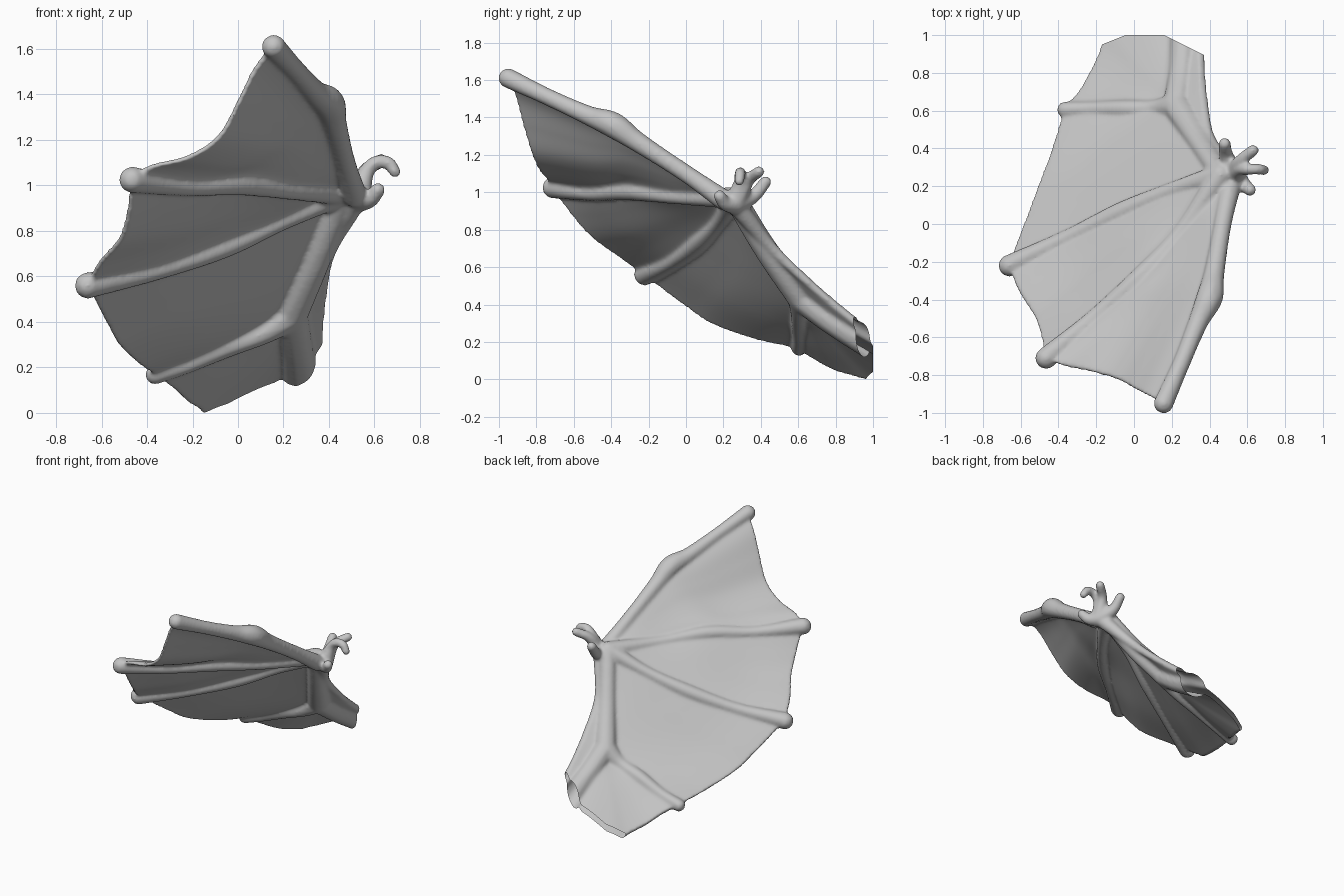
import bpy, bmesh, math
from mathutils import Vector

cube = bpy.data.objects.get("Cube")
if cube:
    bpy.data.objects.remove(cube, do_unlink=True)

SKIN_THICKNESS = 0.026
SKIN_LIFT = 0.005
SKIN_UP = Vector((-0.4, 0.55, 0.75)).normalized()


def make_material(name, colour):
    material = bpy.data.materials.new(name)
    material.use_nodes = True
    material.diffuse_color = colour
    material.node_tree.nodes["Principled BSDF"].inputs["Base Color"].default_value = colour
    return material


def spline(points, t):
    """Point on a smooth curve through the given points, t from start to end."""
    pts = [Vector(p) for p in points]
    pts = [2 * pts[0] - pts[1]] + pts + [2 * pts[-1] - pts[-2]]
    segments = len(pts) - 3
    i = min(int(t * segments), segments - 1)
    s = t * segments - i
    a, b, c, d = pts[i:i + 4]
    return 0.5 * (2 * b + (c - a) * s + (2 * a - 5 * b + 4 * c - d) * s ** 2
                  + (3 * b - a - 3 * c + d) * s ** 3)


def add_bone(bm, points, samples=50):
    """Round limb along a path whose fourth value is the radius."""
    for k in range(samples + 1):
        p = spline(points, k / samples)
        ball = bmesh.ops.create_icosphere(bm, subdivisions=2, radius=max(p.w, 0.01))
        bmesh.ops.translate(bm, verts=ball["verts"], vec=p.xyz)


def add_skin(bm, side_a, side_b, edge=None, billow=0.0, start=0.04,
             thickness=SKIN_THICKNESS, steps=32):
    """Thick sheet stretched between two limbs, with a shaped outer edge."""
    end_a, end_b = Vector(side_a[-1]).xyz, Vector(side_b[-1]).xyz
    rows = []
    for j in range(steps + 1):
        v = start + (1 - start) * j / steps
        a, b = spline(side_a, v).xyz, spline(side_b, v).xyz
        row = []
        for i in range(steps + 1):
            u = i / steps
            p = a.lerp(b, u)
            if edge:
                p += v ** 2 * (spline(edge, u) - end_a.lerp(end_b, u))
            swell = billow * math.sin(math.pi * u) * math.sin(math.pi * v)
            row.append(bm.verts.new(p + SKIN_UP * (swell + SKIN_LIFT + thickness / 2)))
        rows.append(row)
    faces = []
    for lower, upper in zip(rows, rows[1:]):
        for i in range(steps):
            faces.append(bm.faces.new((lower[i], lower[i + 1], upper[i + 1], upper[i])))
    under = bmesh.ops.extrude_face_region(bm, geom=faces, use_keep_orig=True)["geom"]
    bmesh.ops.translate(bm, vec=-SKIN_UP * thickness,
                        verts=[g for g in under if isinstance(g, bmesh.types.BMVert)])


# Limb paths: x, y, z, radius
wrist = (0.46, 0.26, 0.97, 0.062)
elbow = (0.23, 0.62, 0.435, 0.08)
forearm = [wrist, (0.35, 0.43, 0.69, 0.066), elbow]
upper_arm = [elbow, (0.255, 0.8, 0.3, 0.076), (0.275, 1.05, 0.155, 0.088)]
first_finger = [(0.51, 0.2, 0.96, 0.058), (0.47, 0, 1.1, 0.05), (0.425, -0.26, 1.27, 0.057),
                (0.4, -0.39, 1.36, 0.072), (0.34, -0.52, 1.41, 0.055),
                (0.25, -0.74, 1.51, 0.048), (0.157, -0.95, 1.61, 0.055)]
second_finger = [wrist, (0.24, -0.05, 0.975, 0.042), (0.02, -0.29, 1.005, 0.052),
                 (-0.22, -0.5, 0.995, 0.044), (-0.465, -0.71, 1.025, 0.06)]
third_finger = [wrist, (0.2, 0.18, 0.845, 0.043), (-0.06, 0.07, 0.73, 0.052),
                (-0.36, -0.075, 0.625, 0.045), (-0.66, -0.22, 0.56, 0.06)]
elbow_spur = [elbow, (0.11, 0.61, 0.35, 0.052), (-0.05, 0.61, 0.29, 0.05),
              (-0.22, 0.61, 0.215, 0.042), (-0.365, 0.605, 0.168, 0.045)]
leading_edge = [(0.51, 0.27, 0.93, 0.055), (0.4, 0.45, 0.71, 0.034), (0.37, 0.65, 0.52, 0.024),
                (0.36, 0.8, 0.39, 0.02), (0.355, 1.04, 0.2, 0.02)]

# Small hooked claws on the hand
palm = (0.53, 0.26, 0.94, 0.06)
claws = [
    [palm, (0.58, 0.21, 0.94, 0.04), (0.615, 0.18, 0.98, 0.034)],
    [palm, (0.56, 0.29, 1.05, 0.038), (0.605, 0.29, 1.1, 0.032),
     (0.66, 0.29, 1.1, 0.03), (0.69, 0.285, 1.06, 0.028)],
    [palm, (0.56, 0.33, 1.06, 0.036), (0.63, 0.39, 1.11, 0.032)],
    [palm, (0.49, 0.36, 0.98, 0.04), (0.48, 0.425, 1.055, 0.034)],
]

# Outer edges of the skin panels
tip = {name: path[-1][:3] for name, path in (
    ("first", first_finger), ("second", second_finger),
    ("third", third_finger), ("spur", elbow_spur))}
upper_edge = [tip["first"], (0.075, -0.91, 1.51), (0, -0.87, 1.36), (-0.085, -0.825, 1.21),
              (-0.22, -0.785, 1.12), (-0.38, -0.75, 1.08), tip["second"]]
middle_edge = [tip["second"], (-0.485, -0.61, 0.88), (-0.52, -0.5, 0.76),
               (-0.61, -0.355, 0.655), tip["third"]]
lower_edge = [tip["third"], (-0.58, -0.01, 0.4), (-0.52, 0.15, 0.295),
              (-0.435, 0.38, 0.215), tip["spur"]]
root_edge = [tip["spur"], (-0.29, 0.69, 0.115), (-0.23, 0.79, 0.06), (-0.17, 0.92, 0.02),
             (-0.13, 1.05, -0.01), (0.06, 1.1, 0.06), upper_arm[-1][:3]]

# All flesh goes into one mesh, to be fused into a single skin
bm = bmesh.new()
for path in [forearm, upper_arm, first_finger, second_finger, third_finger,
             elbow_spur, leading_edge]:
    add_bone(bm, path)
for path in claws:
    add_bone(bm, path, samples=16)

arm_and_spur = [wrist, forearm[1], elbow, elbow_spur[2], elbow_spur[-1]]
add_skin(bm, first_finger, second_finger, upper_edge, billow=0.012)
add_skin(bm, second_finger, third_finger, middle_edge, billow=0.012)
add_skin(bm, third_finger, arm_and_spur, lower_edge, billow=0.012)
add_skin(bm, elbow_spur, upper_arm, root_edge, thickness=0.04)
add_skin(bm, forearm + upper_arm[1:], leading_edge, start=0, thickness=0.05)

mesh = bpy.data.meshes.new("wing")
bm.to_mesh(mesh)
bm.free()
wing = bpy.data.objects.new("wing", mesh)
bpy.context.collection.objects.link(wing)

# Fuse and soften
remesh = wing.modifiers.new("fuse", 'REMESH')
remesh.mode = 'VOXEL'
remesh.voxel_size = 0.01
soften = wing.modifiers.new("soften", 'SMOOTH')
soften.factor = 0.5
soften.iterations = 11
fused = bpy.data.meshes.new_from_object(
    wing.evaluated_get(bpy.context.evaluated_depsgraph_get()))
wing.modifiers.clear()
wing.data = fused

# Cut the shoulder end open along three planes
bm = bmesh.new()
bm.from_mesh(fused)
for point, normal in (((-0.17, 0.95, 0), (-0.4, 1, 0)),
                      ((0, 1, 0), (0, 1, 0)),
                      ((0.36, 0.9, 0), (0.5, 1, 0))):
    bmesh.ops.bisect_plane(bm, geom=bm.verts[:] + bm.edges[:] + bm.faces[:],
                           plane_co=point, plane_no=normal, clear_outer=True)
for face in bm.faces:
    face.smooth = True
bm.to_mesh(fused)
bm.free()

fused.materials.clear()
fused.materials.append(make_material("grey skin", (0.55, 0.55, 0.55, 1)))
